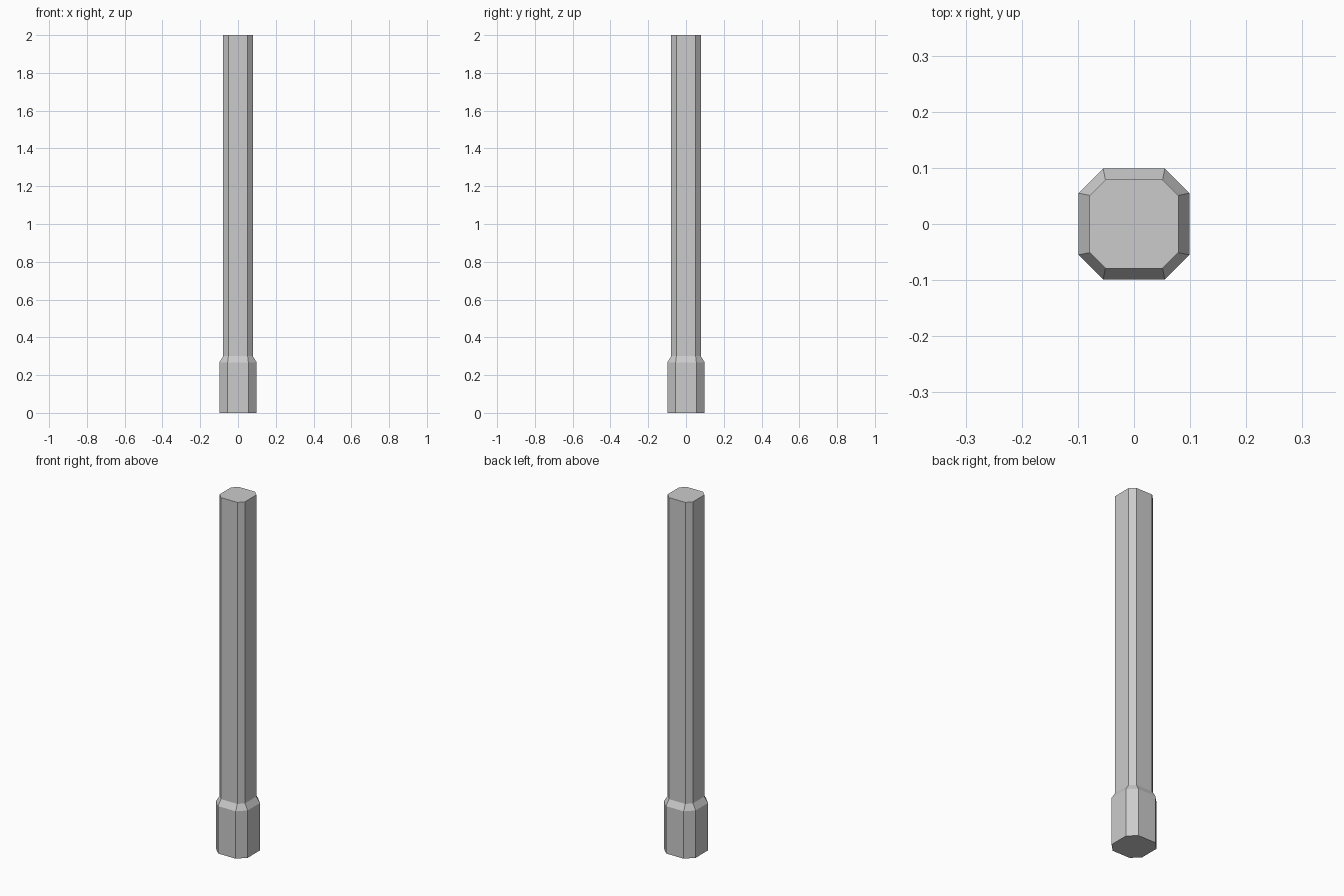
import bpy, bmesh

if "Cube" in bpy.data.objects:
    bpy.data.objects.remove(bpy.data.objects["Cube"])


def octagon(half, flat):
    """Square outline with cut corners, counter-clockwise."""
    quarter = [(half, -flat), (half, flat)]
    pts = []
    for _ in range(4):
        pts += quarter
        quarter = [(-y, x) for x, y in quarter]
    # corner order: each side's two ends, turned by 90 degrees
    return pts


def loft(name, sections):
    """Skin octagonal rings (z, half width, half flat) and cap the ends."""
    bm = bmesh.new()
    rings = [[bm.verts.new((x, y, z)) for x, y in octagon(h, f)]
             for z, h, f in sections]
    for a, b in zip(rings, rings[1:]):
        for i in range(8):
            j = (i + 1) % 8
            bm.faces.new((a[i], a[j], b[j], b[i]))
    bm.faces.new(rings[0][::-1])
    bm.faces.new(rings[-1])
    bmesh.ops.recalc_face_normals(bm, faces=bm.faces)
    mesh = bpy.data.meshes.new(name)
    bm.to_mesh(mesh)
    bm.free()
    obj = bpy.data.objects.new(name, mesh)
    bpy.context.collection.objects.link(obj)
    return obj


# Post: thick foot, sloped shoulder and slim shaft in one skin
loft("post", [(0.0, 0.099, 0.055), (0.267, 0.099, 0.055),
              (0.30, 0.079, 0.051), (2.0, 0.079, 0.051)])
